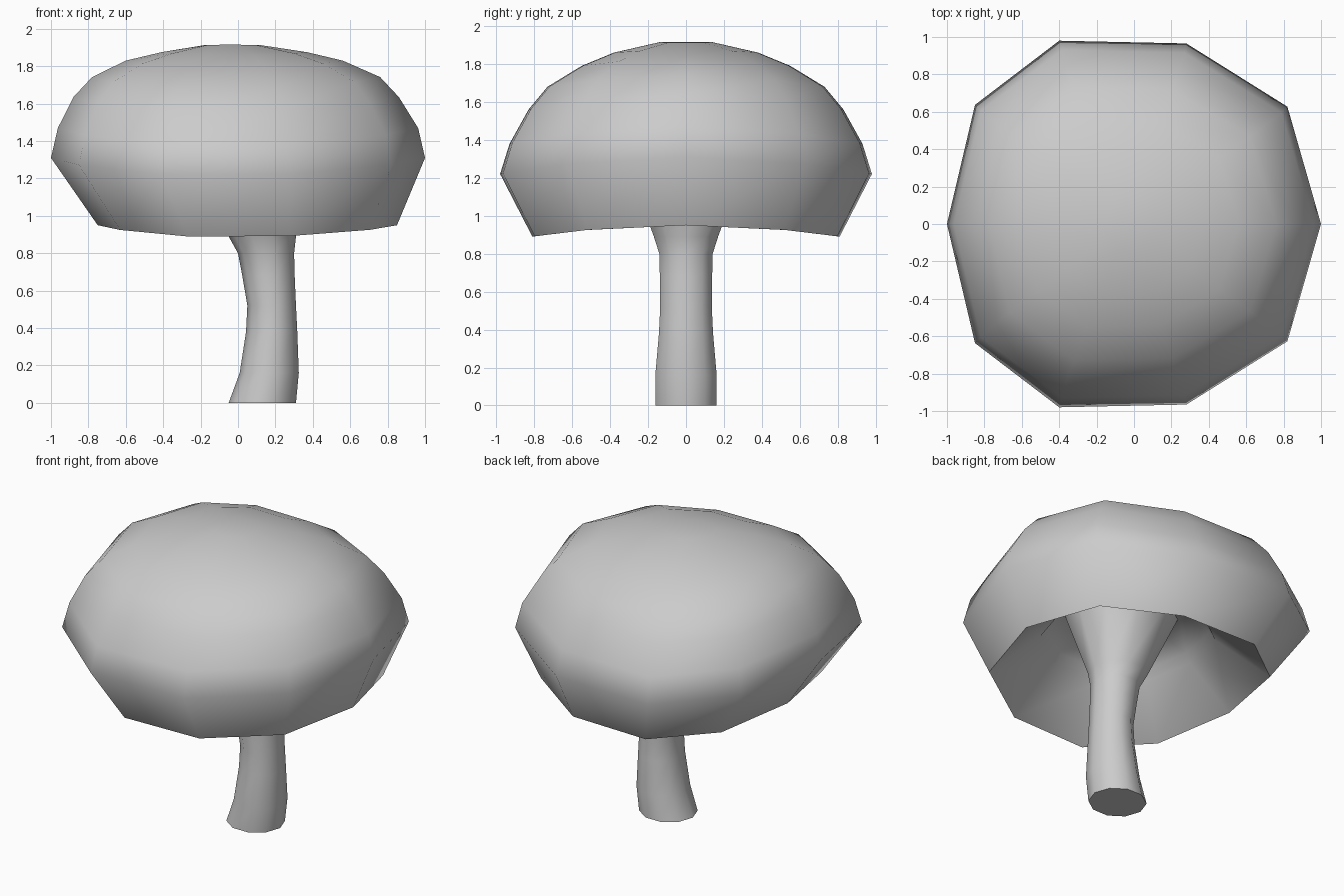
import bpy, bmesh, math

if "Cube" in bpy.data.objects:
    bpy.data.objects.remove(bpy.data.objects["Cube"])

# Ten-sided outline shared by every cap ring (half, then mirrored in y)
HALF = [(1, 0), (.82, .64), (.28, .985), (-.4, 1), (-.85, .65), (-1, 0)]
CAP = HALF + [(x, -y) for x, y in HALF[-2:0:-1]]
ROUND = [(math.cos(i * math.pi / 5), math.sin(i * math.pi / 5)) for i in range(10)]


def loft(name, outline, rings, angle):
    """Skin rings of (centre x, x radius, y radius, z at sides, z at front/back)."""
    bm = bmesh.new()
    loops = []
    for cx, rx, ry, z_side, z_front in rings:
        loops.append([bm.verts.new((cx + x * rx, y * ry,
                                    z_side + (z_front - z_side) * y * y))
                      for x, y in outline])
    n = len(outline)
    for a, b in zip(loops, loops[1:]):
        for i in range(n):
            j = (i + 1) % n
            bm.faces.new((a[i], a[j], b[j], b[i]))
    bm.faces.new(loops[0][::-1])
    bm.faces.new(loops[-1])
    bmesh.ops.recalc_face_normals(bm, faces=bm.faces)
    mesh = bpy.data.meshes.new(name)
    bm.to_mesh(mesh)
    bm.free()
    obj = bpy.data.objects.new(name, mesh)
    bpy.context.collection.objects.link(obj)
    bpy.ops.object.select_all(action='DESELECT')
    obj.select_set(True)
    bpy.context.view_layer.objects.active = obj
    bpy.ops.object.shade_smooth_by_angle(angle=math.radians(angle))
    return obj


# Cap: hollow ceiling, underside, rim, widest ring, dome
loft("mushroom_cap", CAP, [
    (.09, .32, .32, 1.30, 1.30),
    (.06, .47, .47, 1.24, 1.22),
    (.06, .50, .50, 1.18, 1.16),
    (.05, .80, .81, .95, .89),
    (0, 1.0, .98, 1.31, 1.22),
    (0, .963, .93, 1.47, 1.38),
    (-.01, .87, .83, 1.635, 1.56),
    (-.01, .77, .73, 1.742, 1.68),
    (-.02, .58, .55, 1.83, 1.79),
    (-.02, .39, .38, 1.875, 1.86),
    (-.03, .15, .14, 1.913, 1.915)], 50)

# Stem: curved, flaring into the cap
STEM = [(.13, .18, .17, 0), (.167, .158, .17, .16), (.18, .137, .15, .38),
        (.18, .13, .143, .52), (.163, .14, .145, .68), (.15, .15, .148, .80),
        (.13, .18, .178, .89), (.10, .35, .34, 1.31)]
loft("mushroom_stem", ROUND, [(cx, rx, ry, z, z) for cx, rx, ry, z in STEM], 50)
